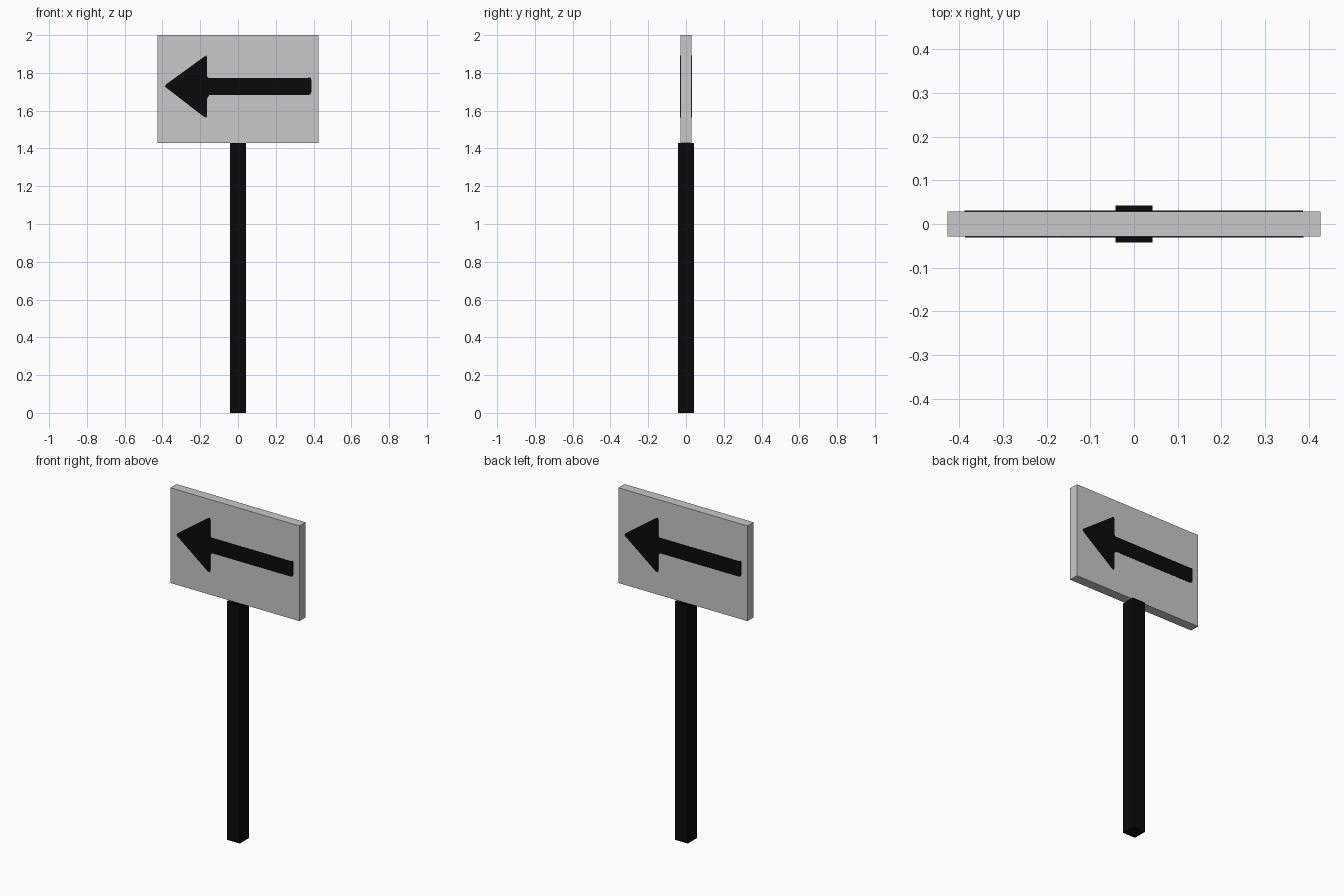
import bpy, bmesh, math
from mathutils import Matrix

if "Cube" in bpy.data.objects:
    bpy.data.objects.remove(bpy.data.objects["Cube"])


def material(name, value):
    m = bpy.data.materials.new(name)
    m.diffuse_color = (value, value, value, 1)
    m.use_nodes = True
    m.node_tree.nodes["Principled BSDF"].inputs["Base Color"].default_value = m.diffuse_color
    return m


grey = material("light_grey", 0.58)
black = material("black", 0.003)


def finish(name, bm, mat):
    bmesh.ops.recalc_face_normals(bm, faces=bm.faces)
    me = bpy.data.meshes.new(name)
    bm.to_mesh(me)
    bm.free()
    me.materials.append(mat)
    ob = bpy.data.objects.new(name, me)
    bpy.context.collection.objects.link(ob)
    return ob


def box(name, size, centre, mat):
    bm = bmesh.new()
    bmesh.ops.create_cube(bm, size=1, matrix=Matrix.Translation(centre) @ Matrix.Diagonal((*size, 1)))
    return finish(name, bm, mat)


# Square post and sign board
box("post", (0.084, 0.084, 1.43), (0, 0, 0.715), black)
box("sign_board", (0.854, 0.058, 0.57), (0, 0, 1.715), grey)

# Arrow outline in x, z: pointed head and a shaft with rounded end corners
ARROW = [(-0.387, 1.727), (-0.18, 1.567), (-0.168, 1.564), (-0.163, 1.575),
         (-0.163, 1.665), (-0.152, 1.682), (0.37, 1.682), (0.384, 1.687),
         (0.388, 1.70), (0.388, 1.765), (0.384, 1.777), (0.37, 1.774),
         (-0.155, 1.774), (-0.163, 1.782), (-0.163, 1.88), (-0.168, 1.891),
         (-0.18, 1.885), (-0.38, 1.74)]


def arrow(name, angle):
    bm = bmesh.new()
    face = bm.faces.new([bm.verts.new((x, -0.028, z)) for x, z in ARROW])
    ext = bmesh.ops.extrude_face_region(bm, geom=[face])
    verts = [v for v in ext["geom"] if isinstance(v, bmesh.types.BMVert)]
    bmesh.ops.translate(bm, verts=verts, vec=(0, -0.0025, 0))
    bmesh.ops.rotate(bm, verts=bm.verts, matrix=Matrix.Rotation(angle, 3, "Z"))
    return finish(name, bm, black)


# Both sides show an arrow pointing to the viewer's left
arrow("front_arrow", 0)
arrow("back_arrow", math.pi)
